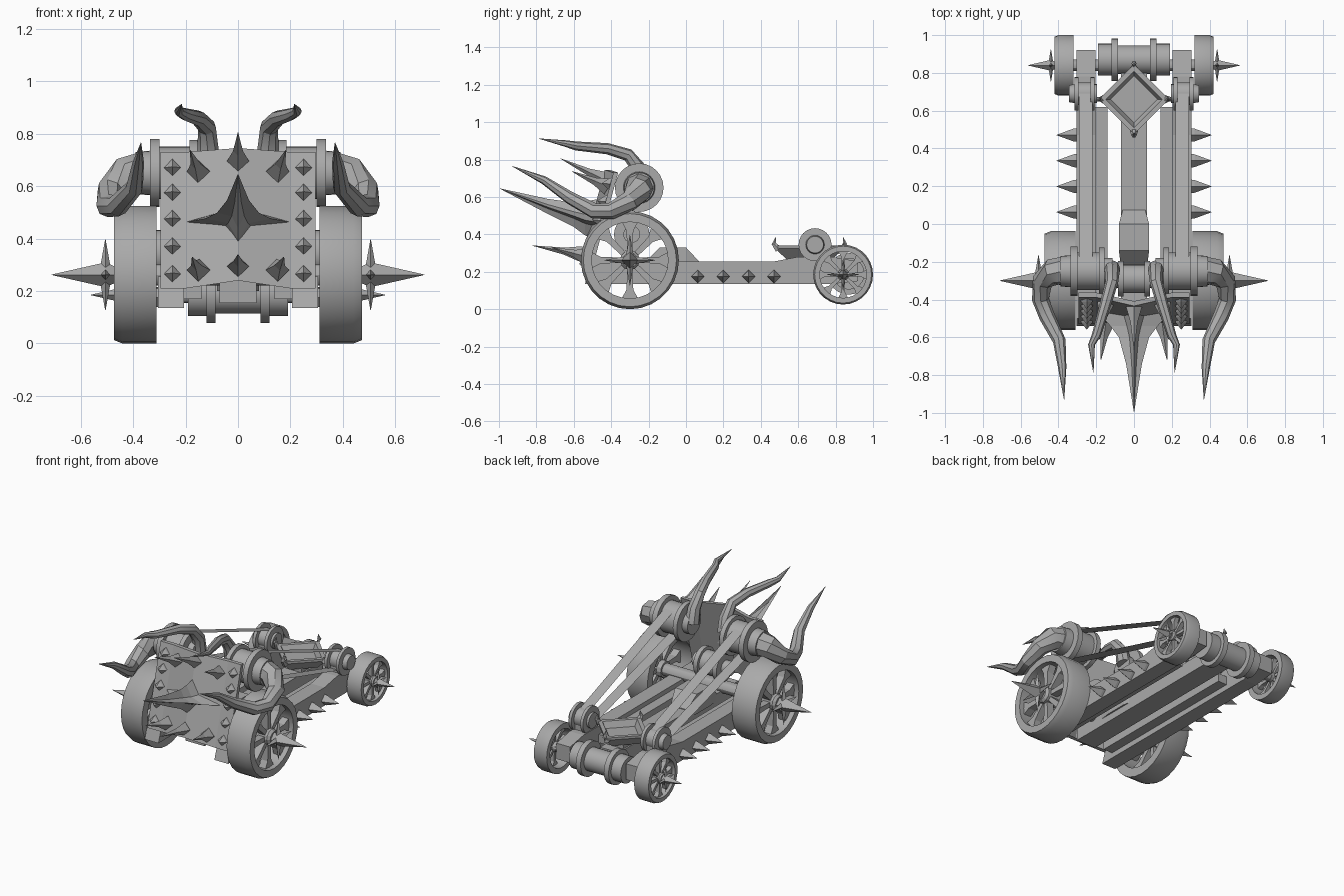
import bpy, bmesh
from math import sin, cos, pi, radians
from mathutils import Vector as V

cube = bpy.data.objects.get("Cube")
if cube:
    bpy.data.objects.remove(cube)

grey = bpy.data.materials.new("plain grey")
grey.use_nodes = True
grey.diffuse_color = (0.4, 0.4, 0.4, 1)
grey.node_tree.nodes["Principled BSDF"].inputs["Base Color"].default_value = (0.4, 0.4, 0.4, 1)


def finish(name, bm, mirror=False, smooth=False):
    bmesh.ops.recalc_face_normals(bm, faces=bm.faces)
    mesh = bpy.data.meshes.new(name)
    bm.to_mesh(mesh)
    bm.free()
    ob = bpy.data.objects.new(name, mesh)
    bpy.context.collection.objects.link(ob)
    mesh.materials.append(grey)
    if mirror:
        ob.modifiers.new("other_side", 'MIRROR')
    if smooth:
        bpy.ops.object.select_all(action='DESELECT')
        ob.select_set(True)
        bpy.context.view_layer.objects.active = ob
        bpy.ops.object.shade_smooth_by_angle(angle=radians(30))


def loft(bm, rings, closed=False):
    """Skin a row of equal rings; cap the ends unless the row closes on itself."""
    rows = [[bm.verts.new(p) for p in ring] for ring in rings]
    n = len(rows[0])
    pairs = list(zip(rows, rows[1:])) + ([(rows[-1], rows[0])] if closed else [])
    for a, b in pairs:
        for i in range(n):
            j = (i + 1) % n
            bm.faces.new((a[i], a[j], b[j], b[i]))
    if not closed:
        bm.faces.new(rows[0])
        bm.faces.new(rows[-1])


def lathe(bm, profile, y, z, closed=False, n=24):
    """Turn (x, radius) points about a crosswise axle."""
    loft(bm, [[(x, y + r * cos(2 * pi * i / n), z + r * sin(2 * pi * i / n))
               for i in range(n)] for x, r in profile], closed)


def tube(bm, path, n=8):
    """Tapering tube through (x, y, z, radius) points."""
    pts = [V(p[:3]) for p in path]
    rings = []
    for i, p in enumerate(pts):
        d = (pts[min(i + 1, len(pts) - 1)] - pts[max(i - 1, 0)]).normalized()
        ref = V((0, 0, 1)) if abs(d.z) < 0.9 else V((0, 1, 0))
        u = d.cross(ref).normalized()
        w = u.cross(d)
        r = path[i][3]
        rings.append([p + r * (u * cos(2 * pi * k / n) + w * sin(2 * pi * k / n)) for k in range(n)])
    loft(bm, rings)


def spike(bm, base, tip, r, waist=0.45):
    """Four-sided thorn with hollowed flanks."""
    b, t = V(base), V(tip)
    m = b.lerp(t, 0.35)
    tube(bm, [(*b, r), (*m, r * waist), (*t, 0.001)], 4)


def prism(bm, outline, x0, x1):
    """Side outline of (y, z) points, stretched from x0 to x1."""
    loft(bm, [[(x, y, z) for y, z in outline] for x in (x0, x1)])


def box(bm, x0, x1, y0, y1, z0, z1):
    prism(bm, [(y0, z0), (y1, z0), (y1, z1), (y0, z1)], x0, x1)


def wheel(name, y, z, r, x0, x1, spike_end, star):
    w = x1 - x0
    # tyre and rim
    bm = bmesh.new()
    lathe(bm, [(x0, r * .78), (x0, r), (x1 - w * .2, r), (x1, r * .95), (x1, r * .78)],
          y, z, closed=True, n=28)
    finish(name + "_tyre", bm, True, True)
    # spokes flaring into the rim, and hub
    bm = bmesh.new()
    for k in range(8):
        a = k * pi / 4
        d, t = V((0, cos(a), sin(a))), V((0, -sin(a), cos(a)))
        c = V((0, y, z))
        loft(bm, [[V((x, 0, 0)) + c + d * q * r + t * h * r
                   for q, h in ((.1, -.05), (.6, -.07), (.79, -.17), (.79, .17), (.6, .07), (.1, .05))]
                  for x in (x0 + w * .5, x0 + w * .8)])
    lathe(bm, [(x0 + w * .3, r * .2), (x1 - w * .1, r * .2), (x1, r * .15)], y, z, n=12)
    finish(name + "_spokes", bm, True)
    # hub spikes
    bm = bmesh.new()
    s = x1 + w * .2
    tube(bm, [(x1 - w * .1, y, z, r * .1), (s, y, z, r * .18), (spike_end, y, z, .001)], 4)
    for k in range(4):
        a = k * pi / 2
        spike(bm, (s, y, z), (s, y + star * cos(a), z + star * sin(a)), r * .09, .7)
    finish(name + "_hub_spikes", bm, True)


wheel("front_wheel", -.3, .262, .262, .31, .473, .71, .135)
wheel("rear_wheel", .84, .185, .16, .32, .42, .56, .085)

# axles
bm = bmesh.new()
lathe(bm, [(-.4, .04), (.4, .04)], -.3, .262, n=12)
lathe(bm, [(-.37, .03), (.37, .03)], .84, .185, n=12)
finish("axles", bm, smooth=True)

# chassis rails
bm = bmesh.new()
prism(bm, [(-.54, .135), (.78, .135), (.92, .15), (.92, .255), (.78, .28), (.6, .28),
           (.47, .255), (-.5, .255)], .205, .305)
finish("side_rail", bm, True)
bm = bmesh.new()
box(bm, .14, .205, -.45, .62, .17, .225)
finish("inner_rail", bm, True)
bm = bmesh.new()
box(bm, -.07, .07, -.45, .8, .155, .245)
finish("centre_beam", bm)
bm = bmesh.new()
loft(bm, [[(-w, y, .2), (w, y, .2), (w, y, h), (-w, y, h)]
          for y, w, h in ((-.22, .07, .25), (-.14, .08, .33), (0, .08, .33), (.075, .06, .25))])
finish("gear_housing", bm)

# rail spikes
bm = bmesh.new()
for k in range(4):
    y = .063 + .136 * k
    tube(bm, [(.3, y, .175, .036), (.32, y, .175, .034), (.41, y, .175, .001)], 4)
finish("rail_spikes", bm, True)

# rollers and pulleys
bm = bmesh.new()
lathe(bm, [(.115, .07), (.155, .07), (.155, .125), (.185, .125), (.185, .1), (.3, .1), (.3, .13),
           (.335, .13), (.335, .085), (.39, .08)], -.25, .65)
finish("upper_pulley", bm, True, True)
bm = bmesh.new()
lathe(bm, [(.195, .05), (.21, .05), (.21, .088), (.23, .088), (.23, .06), (.295, .06),
           (.295, .088), (.315, .088), (.315, .05), (.345, .045)], .69, .345)
finish("rear_pulley", bm, True, True)
bm = bmesh.new()
box(bm, .215, .3, .64, .74, .25, .34)
finish("pulley_bracket", bm, True)
bm = bmesh.new()
lathe(bm, [(0, .075), (.055, .075), (.055, .095), (.085, .095), (.085, .045), (.13, .045)], -.29, .4)
finish("centre_roller", bm, True, True)
bm = bmesh.new()
lathe(bm, [(0, .075), (.085, .075), (.085, .112), (.12, .112), (.12, .085), (.19, .085)], .87, .19)
finish("rear_roller", bm, True, True)

# flat drive belts
bm = bmesh.new()
for za, zb in ((.75, .405), (.55, .285)):
    bm.faces.new([bm.verts.new(p) for p in ((.22, -.25, za), (.29, -.25, za), (.29, .69, zb), (.22, .69, zb))])
finish("drive_belt", bm, True)

# diamond tray with corner claws
bm = bmesh.new()
loft(bm, [[(r * cos(k * pi / 2), .66 + r * sin(k * pi / 2), z) for k in range(4)]
          for r, z in ((.12, .265), (.185, .325), (.185, .34), (.15, .34), (.125, .3))])
for k in range(4):
    c, s = cos(k * pi / 2), sin(k * pi / 2)
    tube(bm, [(c * .165, .66 + s * .165, .32, .022), (c * .19, .66 + s * .19, .35, .014),
              (c * .18, .66 + s * .18, .385, .001)], 6)
finish("rear_tray", bm)
bm = bmesh.new()
box(bm, -.06, .06, .58, .74, .24, .27)
finish("tray_mount", bm)


# leaning, creased front shield
def lean(z):
    return -.55 + (z - .13) * .27


bm = bmesh.new()
cols = [(-.295, .21, .73, 0), (-.2, .21, .73, 0), (0, .24, .745, .05),
        (.2, .21, .73, 0), (.295, .21, .73, 0)]
loft(bm, [[(x, lean(z) - out + t, z) for z, t in ((lo, 0), (hi, 0), (hi, .025), (lo, .025))]
          for x, lo, hi, out in cols])
finish("shield", bm)

# shield studs
bm = bmesh.new()
for z in (.265, .37, .475, .575, .67):
    y = lean(z)
    tube(bm, [(.25, y + .01, z, .034), (.25, y - .008, z, .03), (.25, y - .045, z + .004, .001)], 4)
finish("shield_studs", bm, True)

# shield thorns
bm = bmesh.new()
for base, tip in (((.15, -.42, .655), (.182, -.61, .737)), ((.15, -.53, .28), (.175, -.72, .33))):
    spike(bm, base, tip, .045)
finish("side_thorns", bm, True)
bm = bmesh.new()
spike(bm, (0, -.44, .695), (0, -.67, .805), .042)
spike(bm, (0, -.56, .295), (0, -.82, .34), .042)
finish("centre_thorns", bm)

# great ram spike with four hollow-sided ridges
bm = bmesh.new()
star = [(-1, -.1), (-.3, .25), (0, 1), (.3, .25), (1, -.1), (.3, -.3), (0, -1), (-.3, -.3)]
loft(bm, [[(w * a, y, z + h * b) for a, b in star]
          for y, z, w, h in ((-.465, .475, .195, .115), (-.54, .485, .125, .09), (-.6, .505, .08, .065),
                             (-.74, .55, .042, .04), (-.995, .645, .001, .001))])
finish("ram_spike", bm)

# horns
bm = bmesh.new()
tube(bm, [(.37, -.25, .65, .078), (.43, -.255, .64, .072), (.485, -.3, .58, .055), (.495, -.4, .525, .045),
          (.46, -.49, .525, .042), (.395, -.62, .595, .034), (.38, -.76, .69, .022), (.37, -.93, .765, .001)], 8)
finish("outer_horn", bm, True, True)
bm = bmesh.new()
tube(bm, [(.118, -.235, .66, .045), (.115, -.25, .75, .04), (.118, -.31, .825, .034),
          (.15, -.42, .858, .03), (.2, -.59, .873, .024), (.225, -.64, .885, .018),
          (.215, -.785, .912, .001)], 8)
finish("inner_horn", bm, True, True)
